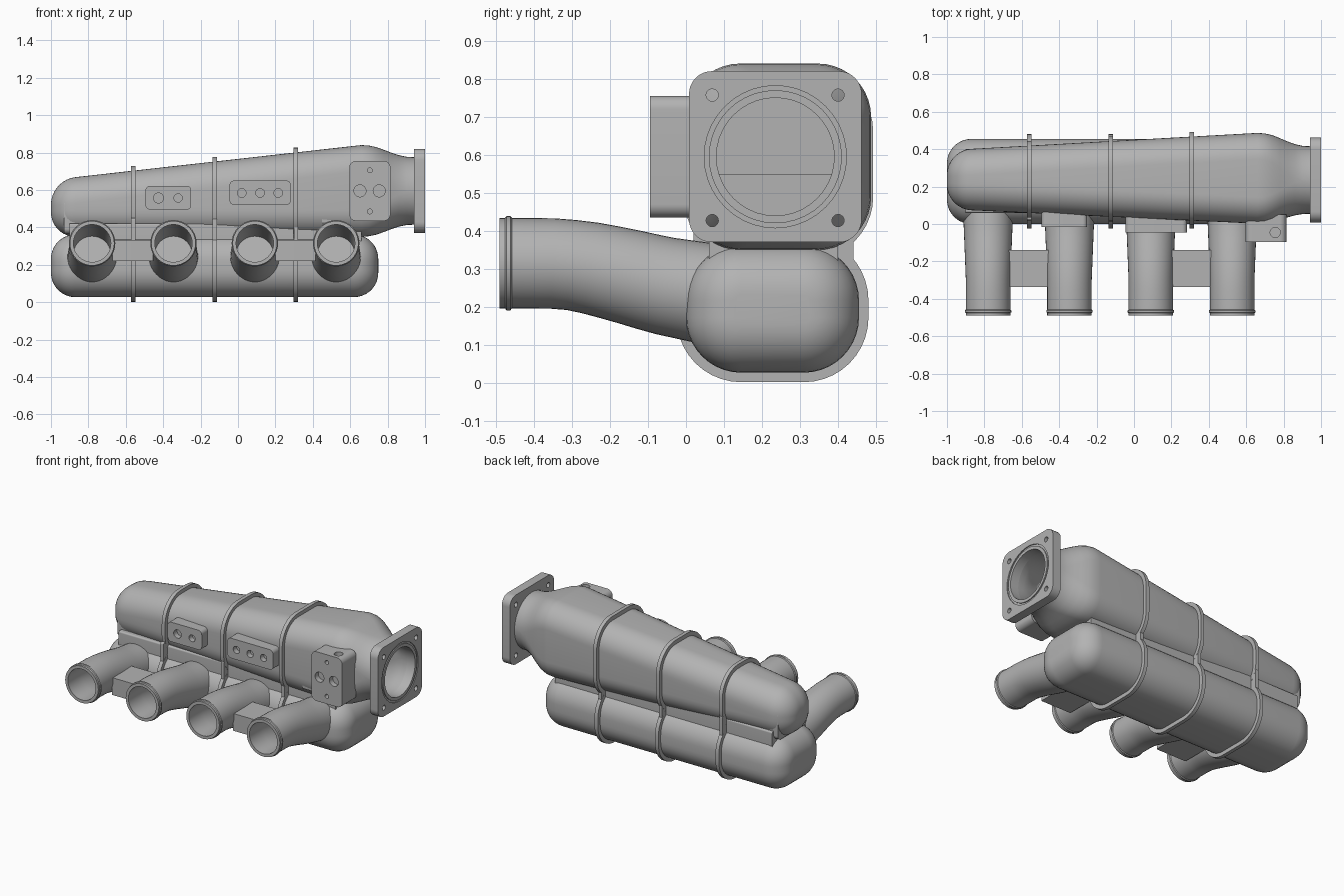
import bpy, bmesh
from math import sin, cos, pi, radians, atan2

old = bpy.data.objects.get("Cube")
if old:
    bpy.data.objects.remove(old, do_unlink=True)

GREY = (0.45, 0.45, 0.45, 1)
metal = bpy.data.materials.new("cast_grey")
metal.diffuse_color = GREY
metal.use_nodes = True
bsdf = metal.node_tree.nodes["Principled BSDF"]
bsdf.inputs["Base Color"].default_value = GREY
bsdf.inputs["Roughness"].default_value = 0.6


def rounded(a0, a1, b0, b1, r, n=10):
    """Closed 2D outline of a rounded rectangle."""
    r = min(r, (a1 - a0) / 2, (b1 - b0) / 2)
    corners = [(a1 - r, b1 - r), (a0 + r, b1 - r), (a0 + r, b0 + r), (a1 - r, b0 + r)]
    return [(ca + r * cos((k + i / n) * pi / 2), cb + r * sin((k + i / n) * pi / 2))
            for k, (ca, cb) in enumerate(corners) for i in range(n + 1)]


def circle(a, b, r):
    return rounded(a - r, a + r, b - r, b + r, r)


def smooth(ob):
    bpy.ops.object.select_all(action='DESELECT')
    ob.select_set(True)
    bpy.context.view_layer.objects.active = ob
    bpy.ops.object.shade_smooth_by_angle(angle=radians(32))


def loft(name, rings):
    """Skin a row of matching rings and cap both ends."""
    bm = bmesh.new()
    rows = [[bm.verts.new(p) for p in ring] for ring in rings]
    n = len(rows[0])
    for lo, hi in zip(rows, rows[1:]):
        for i in range(n):
            j = (i + 1) % n
            bm.faces.new((lo[i], lo[j], hi[j], hi[i]))
    bm.faces.new(rows[0][::-1])
    bm.faces.new(rows[-1])
    bmesh.ops.remove_doubles(bm, verts=bm.verts, dist=1e-5)
    bmesh.ops.recalc_face_normals(bm, faces=bm.faces)
    mesh = bpy.data.meshes.new(name)
    bm.to_mesh(mesh)
    bm.free()
    mesh.materials.append(metal)
    ob = bpy.data.objects.new(name, mesh)
    bpy.context.collection.objects.link(ob)
    smooth(ob)
    return ob


def on_x(x, outline):
    return [(x, a, b) for a, b in outline]


def prism(name, axis, lo, hi, outline):
    """Extrude an outline along the x, y or z axis."""
    def place(v, a, b):
        return {'x': (v, a, b), 'y': (a, v, b), 'z': (a, b, v)}[axis]
    return loft(name, [[place(v, a, b) for a, b in outline] for v in (lo, hi)])


def cut(ob, cutters):
    for c in cutters:
        mod = ob.modifiers.new("cut", 'BOOLEAN')
        mod.operation, mod.solver, mod.object = 'DIFFERENCE', 'EXACT', c
        c.hide_render = True
    graph = bpy.context.evaluated_depsgraph_get()
    mesh = bpy.data.meshes.new_from_object(ob.evaluated_get(graph))
    ob.modifiers.clear()
    ob.data = mesh
    for c in cutters:
        bpy.data.objects.remove(c, do_unlink=True)
    smooth(ob)


def upper(x, d=0.0, r=0.14):
    """Tapered upper chamber section, grown by d."""
    t = (x + 0.9) / 1.56
    return rounded(0.075 - 0.073 * t - d, 0.4 + 0.087 * t + d,
                   0.35 - d, 0.665 + 0.175 * t + d, max(r + d, 0.015))


def lower(d=0.0):
    return rounded(-d, 0.455 + d, 0.027 - d, 0.362 + d, max(0.145 + d, 0.015))


def dome(x, way, radius, section):
    """Rings of a rounded end, from the tip inwards."""
    angles = [radians(a) for a in range(0, 91, 10)]
    return [on_x(x + way * radius * (1 - cos(a)), section(x + way * radius * (1 - cos(a)),
                 radius * (sin(a) - 1))) for a in angles]


CY, CZ = 0.235, 0.595


def neck(d, r_end):
    """Blend from the chamber section to the round throat."""
    big, small = upper(0.66, d), circle(CY, CZ, r_end)
    rings = []
    for x, s in ((0.66, 0), (0.7, 0.04), (0.74, 0.17), (0.78, 0.39), (0.82, 0.63),
                 (0.86, 0.83), (0.9, 0.96), (0.95, 1)):
        rings.append(on_x(x, [(p[0] + (q[0] - p[0]) * s, p[1] + (q[1] - p[1]) * s)
                              for p, q in zip(big, small)]))
    return rings


# Upper chamber with hollow throat
body = loft("upper_chamber", dome(-1, 1, 0.13, upper) + neck(0, 0.18))
core = loft("core", [on_x(-0.92, upper(-0.92, -0.03))] + neck(-0.03, 0.155)
            + [on_x(1.05, circle(CY, CZ, 0.155))])
cut(body, [core])
prism("inner_deck", 'x', -0.93, 0.6, rounded(0.09, 0.385, 0.365, 0.55, 0.03))
for side, y0, y1 in (("front", 0.02, 0.12), ("back", 0.36, 0.46)):
    prism("deck_edge_" + side, 'x', 0.45, 0.6, rounded(y0, y1, 0.42, 0.55, 0.01))

# Lower chamber and the web joining the two
loft("lower_chamber", dome(-1, 1, 0.13, lambda x, d: lower(d))
     + dome(0.75, -1, 0.13, lambda x, d: lower(d))[::-1])
prism("joining_web", 'x', -0.9, 0.66, rounded(0.06, 0.4, 0.3, 0.42, 0.01))

# Ribs wrapped round both chambers
for i, x in enumerate((-0.56, -0.125, 0.31)):
    prism(f"upper_rib_{i}", 'x', x - 0.012, x + 0.012, upper(x, 0.025))
    prism(f"lower_rib_{i}", 'x', x - 0.012, x + 0.012, lower(0.025))
    prism(f"rib_waist_{i}", 'x', x - 0.0115, x + 0.0115, rounded(0.02, 0.44, 0.27, 0.45, 0.01))

# Throat flange with bolt holes and seal groove
flange = prism("throat_flange", 'x', 0.942, 1.0, rounded(0.008, 0.462, 0.37, 0.82, 0.06))
groove = prism("groove", 'x', 0.994, 1.02, circle(CY, CZ, 0.187))
cut(groove, [prism("groove_core", 'x', 0.9, 1.1, circle(CY, CZ, 0.175))])
bolts = [prism("bolt", 'x', 0.9, 1.1, circle(y, z, 0.016))
         for y in (0.069, 0.4) for z in (0.427, 0.757)]
cut(flange, [prism("bore", 'x', 0.9, 1.1, circle(CY, CZ, 0.155)), groove] + bolts)


# Runners: swept tubes with bead and bore
PATH = [(0.08, 0.231), (0.0, 0.245), (-0.055, 0.255), (-0.1, 0.266), (-0.15, 0.279),
        (-0.2, 0.291), (-0.25, 0.302), (-0.3, 0.31), (-0.35, 0.314), (-0.45, 0.315)]


def hoop(cx, y, z, tilt, r, n=40):
    return [(cx + r * cos(2 * pi * i / n), y - r * sin(2 * pi * i / n) * sin(tilt),
             z + r * sin(2 * pi * i / n) * cos(tilt)) for i in range(n)]


def runner(name, cx):
    outer, inner = [], []
    for i, (y, z) in enumerate(PATH):
        (ya, za), (yb, zb) = PATH[max(i - 1, 0)], PATH[min(i + 1, len(PATH) - 1)]
        tilt = atan2(za - zb, ya - yb)
        flare = max(0, y + 0.3) * 0.04
        outer.append(hoop(cx, y, z, tilt, 0.119 + flare))
        if y < -0.01:
            inner.append(hoop(cx, y, z, tilt, 0.1))
    for y, r in ((-0.458, 0.119), (-0.462, 0.124), (-0.472, 0.124),
                 (-0.476, 0.119), (-0.49, 0.119), (-0.49, 0.1)):
        outer.append(hoop(cx, y, 0.315, 0, r))
    loft(name, outer + inner[::-1])


RUNNERS = (-0.78, -0.345, 0.09, 0.525)
for i, cx in enumerate(RUNNERS):
    runner(f"runner_{i}", cx)

# Brackets tying pairs of runners
for i in (0, 2):
    prism(f"runner_bracket_{i}", 'z', 0.22, 0.332,
          rounded(RUNNERS[i] + 0.108, RUNNERS[i + 1] - 0.108, -0.338, -0.14, 0.005))


# Sensor pads with drilled holes
def pad(name, outline, front, back, holes):
    ob = prism(name, 'y', front, back, outline)
    cut(ob, [prism("drill", 'y', front - 0.05, front + 0.035, circle(x, z, r))
             for x, z, r in holes])
    return ob


pad("small_pad", rounded(-0.495, -0.25, 0.495, 0.622, 0.025), -0.015, 0.12,
    [(-0.425, 0.557, 0.027), (-0.32, 0.557, 0.022)])
pad("middle_pad", rounded(-0.045, 0.283, 0.52, 0.65, 0.025), -0.045, 0.1,
    [(x, 0.584, 0.023) for x in (0.02, 0.118, 0.215)])
large = pad("large_pad", rounded(0.595, 0.815, 0.435, 0.755, 0.035), -0.095, 0.05,
            [(0.652, 0.595, 0.032), (0.755, 0.595, 0.032),
             (0.705, 0.705, 0.013), (0.705, 0.485, 0.013)])
cut(large, [prism("drill", 'z', 0.72, 0.8, circle(0.755, -0.045, 0.027))])
